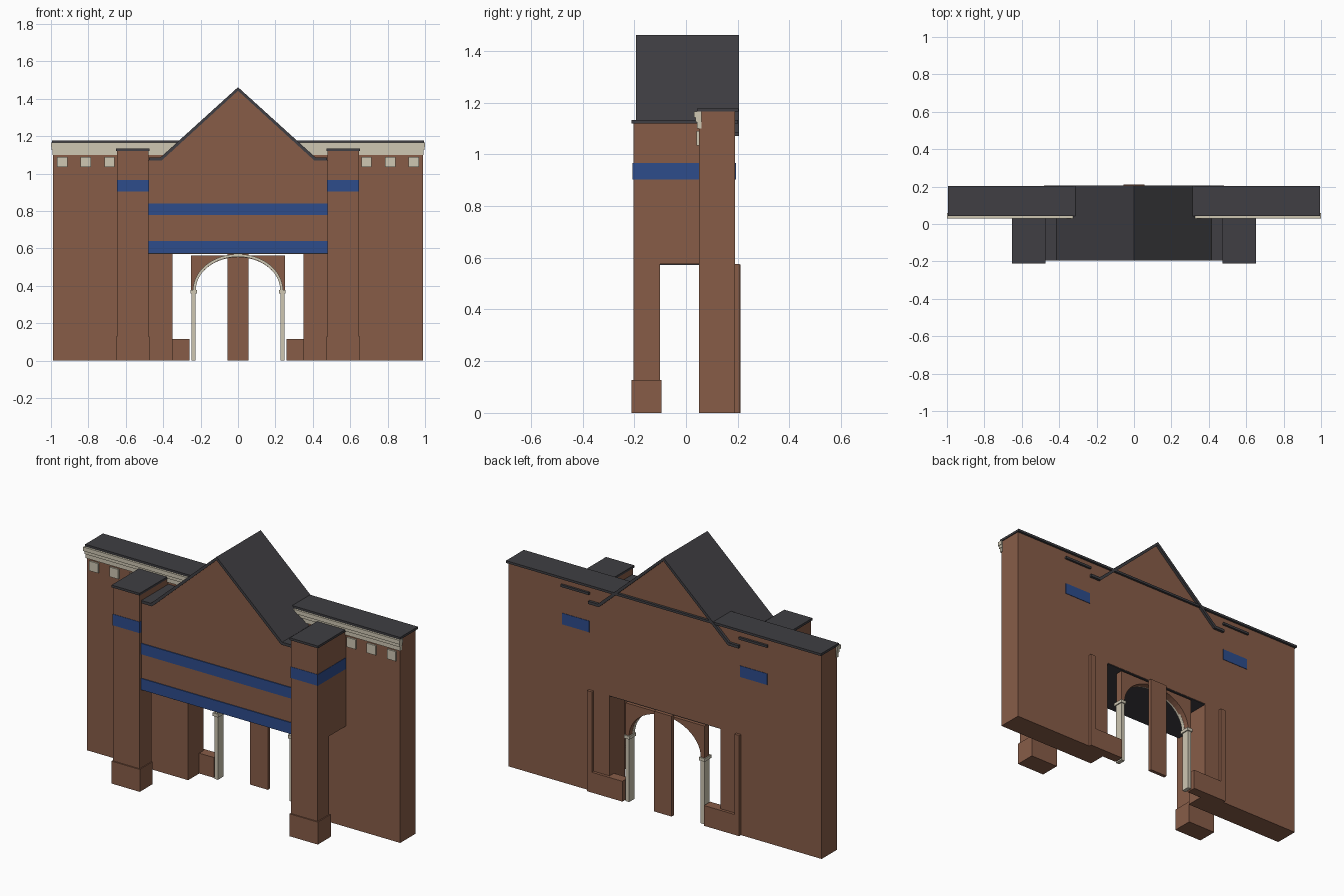
import bpy, bmesh, math

if "Cube" in bpy.data.objects:
    bpy.data.objects.remove(bpy.data.objects["Cube"])


def material(name, rgb):
    m = bpy.data.materials.new(name)
    m.diffuse_color = (*rgb, 1)
    m.use_nodes = True
    m.node_tree.nodes["Principled BSDF"].inputs["Base Color"].default_value = m.diffuse_color
    return m


BRICK = material("brick", (0.245, 0.108, 0.064))
ROOF = material("dark roof", (0.050, 0.049, 0.056))
CREAM = material("cream stone", (0.62, 0.57, 0.45))
BLUE = material("blue band", (0.026, 0.072, 0.26))


def prism(name, pts, y0, y1, mat):
    """Extrude an x-z outline from y0 to y1."""
    bm = bmesh.new()
    face = bm.faces.new([bm.verts.new((x, y0, z)) for x, z in pts])
    ext = bmesh.ops.extrude_face_region(bm, geom=[face])
    for v in ext["geom"]:
        if isinstance(v, bmesh.types.BMVert):
            v.co.y = y1
    bmesh.ops.recalc_face_normals(bm, faces=bm.faces)
    me = bpy.data.meshes.new(name)
    bm.to_mesh(me)
    bm.free()
    me.materials.append(mat)
    ob = bpy.data.objects.new(name, me)
    bpy.context.collection.objects.link(ob)
    return ob


def box(name, x0, x1, y0, y1, z0, z1, mat):
    return prism(name, [(x0, z0), (x1, z0), (x1, z1), (x0, z1)], y0, y1, mat)


def pair(name, x0, x1, *rest):
    """A box on the right and its mirror on the left."""
    box("right_" + name, x0, x1, *rest)
    box("left_" + name, -x1, -x0, *rest)


def mirrored(half):
    """Complete a symmetric outline from its right half."""
    return half + [(-x, z) for x, z in reversed(half) if x > 1e-6]


def arc(a, b, spring=0.375, n=24):
    return [(a * math.cos(math.pi * i / n), spring + b * math.sin(math.pi * i / n))
            for i in range(n + 1)]


# Long wall with central opening, and its flat roof
prism("main_wall", mirrored([(0.35, 0.575), (0.35, 0), (0.99, 0), (0.99, 1.165)]),
      0.05, 0.19, BRICK)
box("main_wall_roof", -0.995, 0.995, 0.042, 0.203, 1.165, 1.178, ROOF)

# Stepped cornice and square blocks
for i, (z0, z1, y) in enumerate([(1.10, 1.125, 0.042), (1.125, 1.143, 0.036),
                                 (1.143, 1.166, 0.03)]):
    pair(f"cornice_step_{i}", 0.31, 0.99 + 0.003 * (i + 1), y, 0.06, z0, z1, CREAM)
for i, x in enumerate([0.687, 0.813, 0.94]):
    pair(f"cornice_block_{i}", x - 0.028, x + 0.028, 0.04, 0.06, 1.035, 1.09, CREAM)

# Gabled porch body above the passage
prism("porch_gable", mirrored([(0.48, 0.575), (0.48, 1.072), (0.41, 1.072), (0, 1.447)]),
      -0.188, 0.189, BRICK)
top = mirrored([(0.475, 1.086), (0.415, 1.086), (0, 1.462)])
low = mirrored([(0.475, 1.07), (0.408, 1.07), (0, 1.443)])
# Reorder each symmetric outline left to right before joining into a strip
top.sort()
low.sort(reverse=True)
prism("porch_gable_roof", top + low, -0.194, 0.205, ROOF)
box("porch_ceiling", -0.48, 0.48, -0.186, 0.188, 0.571, 0.577, ROOF)
box("porch_lower_band", -0.478, 0.478, -0.193, -0.186, 0.575, 0.64, BLUE)
box("porch_upper_band", -0.478, 0.478, -0.193, -0.186, 0.778, 0.84, BLUE)

# Corner piers: deep upper part, slender leg, plinth, roof and band
pair("pier_upper", 0.478, 0.646, -0.204, 0.188, 0.575, 1.122, BRICK)
pair("pier_leg", 0.478, 0.646, -0.204, -0.10, 0.12, 0.575, BRICK)
pair("pier_plinth", 0.473, 0.652, -0.211, -0.094, 0, 0.128, BRICK)
pair("pier_roof", 0.474, 0.652, -0.21, 0.202, 1.12, 1.133, ROOF)
pair("pier_band", 0.477, 0.648, -0.206, 0.1925, 0.903, 0.967, BLUE)

# Rear screen: low walls, side strips and middle post
pair("low_wall", 0.258, 0.478, 0.15, 0.206, 0, 0.116, BRICK)
pair("rear_strip", 0.45, 0.48, 0.185, 0.206, 0, 0.575, BRICK)
box("middle_post", -0.056, 0.056, 0.19, 0.21, 0, 0.573, BRICK)

# Arch: brick spandrel, cream ring, columns and capitals
inner = arc(0.226, 0.18)
prism("arch_spandrel", [(-0.25, 0.375), (-0.25, 0.561), (0.25, 0.561), (0.25, 0.375)]
      + arc(0.227, 0.178), 0.15, 0.19, BRICK)
prism("arch_ring", arc(0.241, 0.195) + inner[::-1], 0.138, 0.16, CREAM)
pair("arch_column", 0.226, 0.249, 0.142, 0.19, 0, 0.365, CREAM)
pair("arch_capital", 0.22, 0.255, 0.135, 0.196, 0.36, 0.378, CREAM)
